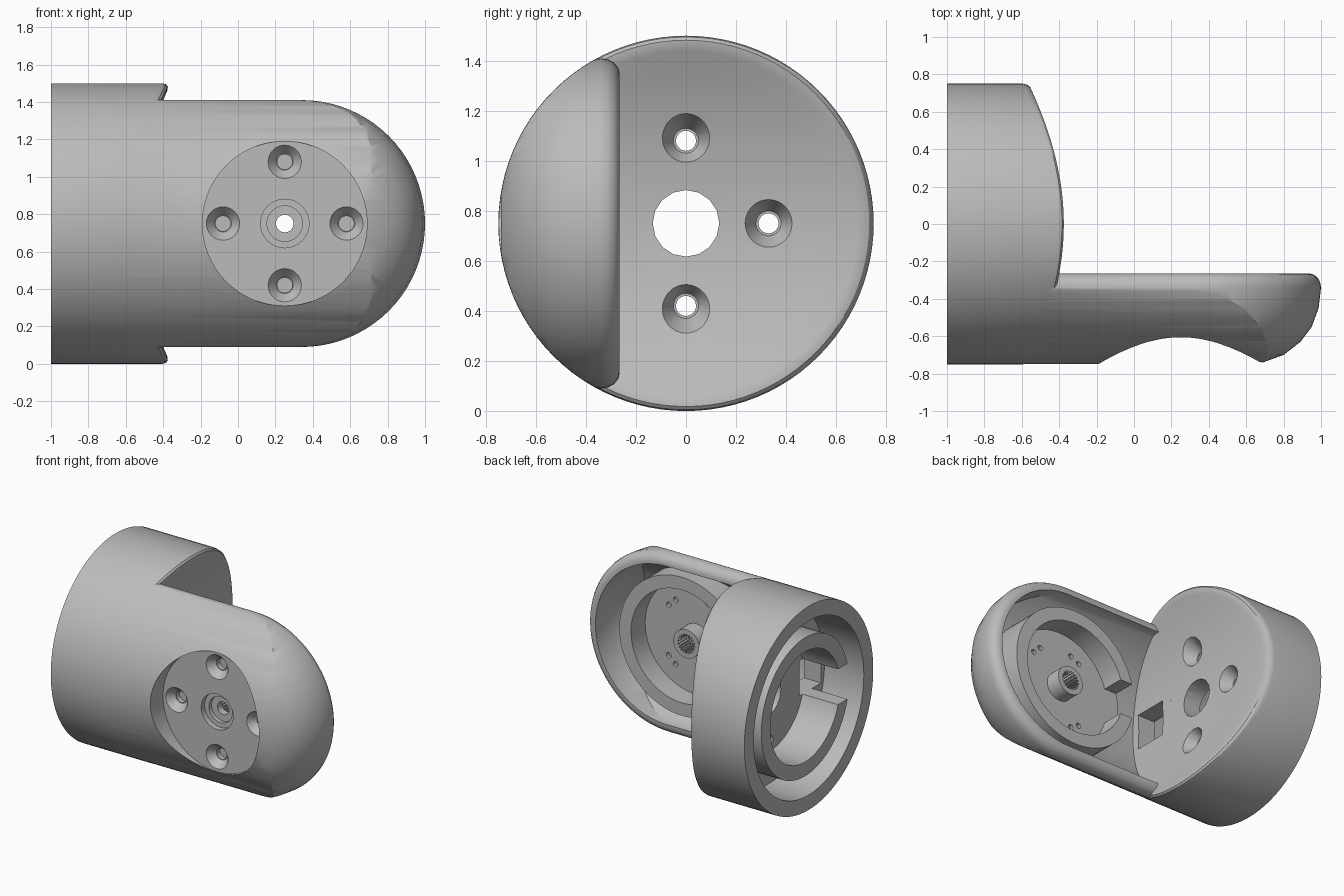
import bpy, bmesh, math

old = bpy.data.objects.get("Cube")
if old:
    bpy.data.objects.remove(old, do_unlink=True)

grey = bpy.data.materials.new("plain grey")
grey.use_nodes = True
tone = (0.5, 0.5, 0.5, 1)
grey.diffuse_color = tone
grey.node_tree.nodes["Principled BSDF"].inputs["Base Color"].default_value = tone

MID = 0.75      # height of the main axis, also the housing radius
PIVOT = 0.25    # x of the joint axis on the arm
SEG = 96
HOLLOW_R, HOLLOW_R2 = 1.58, 1.035   # radius and x centre of the concave end


def finish(name, bm):
    bmesh.ops.recalc_face_normals(bm, faces=bm.faces)
    mesh = bpy.data.meshes.new(name)
    bm.to_mesh(mesh)
    bm.free()
    mesh.materials.append(grey)
    obj = bpy.data.objects.new(name, mesh)
    bpy.context.collection.objects.link(obj)
    return obj


def loft(name, rings):
    """Closed solid through equal-length point rings, capped at both ends."""
    bm = bmesh.new()
    rows = [[bm.verts.new(p) for p in ring] for ring in rings]
    for a, b in zip(rows, rows[1:]):
        for i in range(len(a)):
            j = (i + 1) % len(a)
            bm.faces.new((a[i], a[j], b[j], b[i]))
    bm.faces.new(rows[0])
    bm.faces.new(rows[-1])
    return finish(name, bm)


def rod(axis, a, b, r1, r2=None, u=0.0, v=MID, seg=SEG):
    """Cylinder or cone along x (u is y) or y (u is x), from a to b."""
    r2 = r1 if r2 is None else r2
    rings = []
    for t, r in ((a, r1), (b, r2)):
        ang = [2 * math.pi * i / seg for i in range(seg)]
        if axis == "x":
            rings.append([(t, u + r * math.cos(k), v + r * math.sin(k)) for k in ang])
        else:
            rings.append([(u + r * math.cos(k), t, v + r * math.sin(k)) for k in ang])
    return loft("cutter", rings)


def box(lo, hi):
    return loft("cutter", [[(x, lo[1], lo[2]), (x, hi[1], lo[2]),
                            (x, hi[1], hi[2]), (x, lo[1], hi[2])] for x in (lo[0], hi[0])])


def combine(target, tool, how="DIFFERENCE"):
    mod = target.modifiers.new("cut", "BOOLEAN")
    mod.operation, mod.solver, mod.object = how, "EXACT", tool
    bpy.context.view_layer.objects.active = target
    bpy.ops.object.modifier_apply(modifier=mod.name)
    bpy.data.objects.remove(tool, do_unlink=True)


def stadium(y, r, left, cx=0.34, steps=40):
    """Outline square at the left and half round at the right."""
    arc = [-math.pi / 2 + math.pi * i / steps for i in range(steps + 1)]
    pts = [(cx + r * math.cos(k), y, MID + r * math.sin(k)) for k in arc]
    return pts + [(left, y, MID + r), (left, y, MID - r)]


# Round housing with a concave, softly rimmed end
def face_x(h):
    return HOLLOW_R2 - math.sqrt(HOLLOW_R ** 2 - h * h)


profile = [(0.75, -0.05), (0.745, -0.027), (0.732, -0.01), (0.712, -0.002), (0.69, 0)]
profile += [(r / 10, 0) for r in (6, 5, 4, 3, 2, 1)] + [(0.01, 0)]
turn = [2 * math.pi * i / SEG for i in range(SEG)]
rings = [[(-1, MID * math.cos(k), MID + MID * math.sin(k)) for k in turn]]
for r, dx in profile:
    rings.append([(face_x(r * math.sin(k)) + dx, r * math.cos(k), MID + r * math.sin(k))
                  for k in turn])
body = loft("joint_housing", rings)

# Side arm with a rounded end
layers = [(-0.265, 0.6), (-0.271, 0.622), (-0.287, 0.642), (-0.31, 0.655), (-0.34, 0.66),
          (-0.45, 0.647), (-0.55, 0.61), (-0.63, 0.55), (-0.7, 0.46), (-0.74, 0.35),
          (-0.77, 0.25)]
arm = loft("arm", [stadium(y, r, -0.75) for y, r in layers])
combine(arm, rod("x", -0.9, 1.2, 0.749), "INTERSECT")
combine(body, arm, "UNION")

# Hollow housing
combine(body, rod("x", -1.1, -0.68, 0.64))

# Arm pocket: a curved trough ending at the concave face, around a round plinth
trough = [(-0.258, 0.583), (-0.45, 0.575), (-0.55, 0.54), (-0.63, 0.48), (-0.7, 0.39)]
pocket = loft("cutter", [stadium(y, r, -0.75) for y, r in trough])
combine(pocket, rod("x", -0.9, 1.2, 0.66), "INTERSECT")
combine(pocket, rod("y", -0.9, 0.2, HOLLOW_R, u=HOLLOW_R2, seg=256), "INTERSECT")
combine(pocket, rod("y", -0.9, -0.475, 0.51, u=PIVOT))
combine(body, pocket)

# Passage between the pocket and the housing
combine(body, box((-0.75, -0.6, MID - 0.13), (-0.45, -0.35, MID + 0.13)))

# Round flat on the arm's outer side, with stepped centre bore
combine(body, rod("y", -0.9, -0.6, 0.44, u=PIVOT))
for a, b, r in ((-0.7, -0.56, 0.13), (-0.57, -0.53, 0.095), (-0.6, -0.4, 0.047)):
    combine(body, rod("y", a, b, r, u=PIVOT, seg=32))

# Four countersunk screw seats on the flat
for i in range(4):
    u = PIVOT + 0.33 * math.cos(i * math.pi / 2)
    v = MID + 0.33 * math.sin(i * math.pi / 2)
    combine(body, rod("y", -0.62, -0.545, 0.105, 0.045, u, v, 32))
    combine(body, rod("y", -0.56, -0.51, 0.04, None, u, v, 24))

# Small pin holes on the plinth
for deg in (40, 55, 110, 125, 235, 250, 305, 320):
    k = math.radians(deg)
    combine(body, rod("y", -0.5, -0.4, 0.02, None,
                      PIVOT + 0.29 * math.cos(k), MID + 0.29 * math.sin(k), 12))

# Centre bore and three screw holes through the housing end
combine(body, rod("x", -0.8, -0.3, 0.133, seg=16))
for u, h in ((0, 0.33), (0, -0.33), (0.33, 0)):
    x = face_x(h)
    combine(body, rod("x", x + 0.03, x - 0.08, 0.11, 0.05, u, MID + h, 32))
    combine(body, rod("x", -0.8, x, 0.04, None, u, MID + h, 24))

# Split collar inside the housing, opening toward the arm
collar = rod("x", -0.97, -0.675, 0.51)
collar.name = "housing_collar"
combine(collar, rod("x", -1.1, -0.5, 0.405))
combine(collar, box((-1.1, -0.7, MID - 0.13), (-0.5, -0.2, MID + 0.13)))

# Split collar on the plinth, opening toward the housing
arm_collar = rod("y", -0.48, -0.31, 0.51, u=PIVOT)
arm_collar.name = "arm_collar"
combine(arm_collar, rod("y", -0.7, -0.2, 0.415, u=PIVOT))
combine(arm_collar, box((-0.6, -0.7, MID - 0.13), (0, -0.2, MID + 0.13)))

# Splined boss in the middle of the plinth
boss = rod("y", -0.48, -0.36, 0.105, u=PIVOT, seg=48)
boss.name = "splined_boss"
teeth = 20
star = [[(PIVOT + (0.072 if i % 4 < 2 else 0.055) * math.cos(math.pi * i / teeth / 2),
          y, MID + (0.072 if i % 4 < 2 else 0.055) * math.sin(math.pi * i / teeth / 2))
         for i in range(teeth * 4)] for y in (-0.6, -0.3)]
combine(boss, loft("cutter", star))

# Smooth curved faces, keep edges crisp
for obj in (body, collar, arm_collar, boss):
    bpy.ops.object.select_all(action="DESELECT")
    obj.select_set(True)
    bpy.context.view_layer.objects.active = obj
    bpy.ops.object.shade_smooth_by_angle(angle=math.radians(28))
